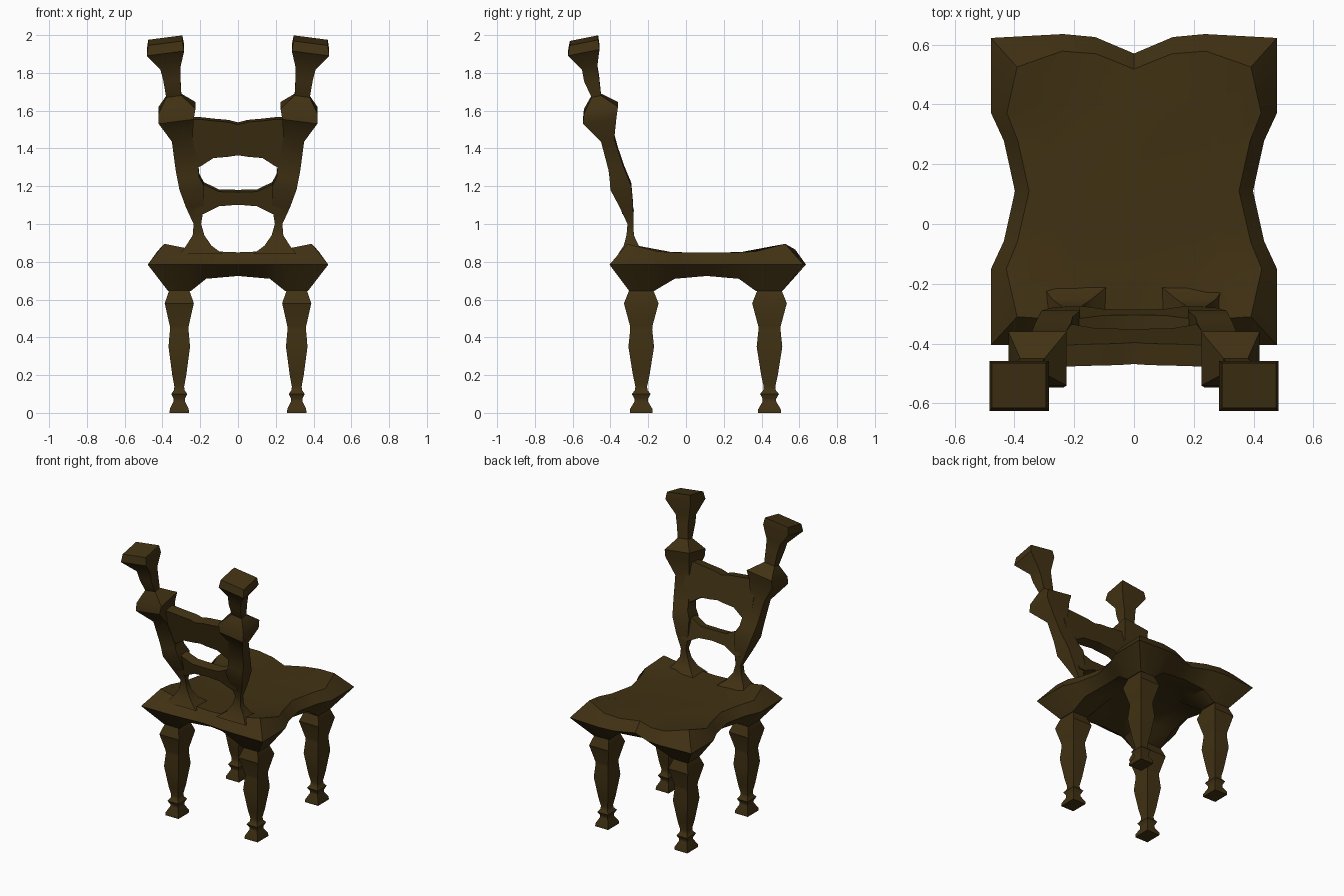
import bpy
import bmesh
import math

if "Cube" in bpy.data.objects:
    bpy.data.objects.remove(bpy.data.objects["Cube"], do_unlink=True)

# One dark wood material for the whole chair
wood = bpy.data.materials.new("dark_wood")
wood.use_nodes = True
colour = (0.052, 0.031, 0.0065, 1)
wood.diffuse_color = colour
shader = wood.node_tree.nodes["Principled BSDF"]
shader.inputs["Base Color"].default_value = colour
shader.inputs["Roughness"].default_value = 0.8


def skin(name, rings, angle=35):
    """Join equal-sized closed rings into a capped solid."""
    bm = bmesh.new()
    loops = [[bm.verts.new(point) for point in ring] for ring in rings]
    count = len(loops[0])
    for low, high in zip(loops, loops[1:]):
        for i in range(count):
            j = (i + 1) % count
            bm.faces.new((low[i], low[j], high[j], high[i]))
    bm.faces.new(loops[0])
    bm.faces.new(loops[-1])
    bmesh.ops.remove_doubles(bm, verts=bm.verts, dist=0.0005)
    bmesh.ops.recalc_face_normals(bm, faces=bm.faces)
    mesh = bpy.data.meshes.new(name)
    bm.to_mesh(mesh)
    bm.free()
    mesh.materials.append(wood)
    obj = bpy.data.objects.new(name, mesh)
    bpy.context.collection.objects.link(obj)
    bpy.ops.object.select_all(action="DESELECT")
    obj.select_set(True)
    bpy.context.view_layer.objects.active = obj
    bpy.ops.object.shade_smooth_by_angle(angle=math.radians(angle))
    return obj


def mirror_ring(half):
    """Complete a ring whose first and last points lie on x = 0."""
    return half + [(-x, y, z) for x, y, z in reversed(half[1:-1])]


def rectangle(x0, x1, y0, y1):
    return [(x0, y0), (x1, y0), (x1, y1), (x0, y1)]


# Seat: wavy rim, raised corners above, arched apron below
rim = [(0, .57), (.13, .625), (.237, .635), (.478, .622), (.478, .371),
       (.435, .278), (.398, .11), (.435, -.057), (.478, -.15),
       (.478, -.405), (.237, -.405), (.13, -.4), (0, -.39)]
top = [(0, .518, .85), (.127, .569, .855), (.24, .578, .865),
       (.391, .525, .895), (.425, .371, .855), (.388, .278, .85),
       (.351, .11, .85), (.39, -.06, .85), (.427, -.15, .855),
       (.391, -.31, .895), (.24, -.32, .865), (.13, -.33, .855),
       (0, -.33, .85)]
apron = [(0, .5, .725), (.17, .5, .71), (.25, .505, .645),
         (.37, .51, .645), (.37, .37, .645), (.36, .28, .71),
         (.34, .11, .725), (.36, -.06, .71), (.37, -.17, .645),
         (.37, -.3, .645), (.25, -.3, .645), (.17, -.3, .71),
         (0, -.3, .725)]


def shrink(points, factor, height):
    return [(x * factor, .1 + (y - .1) * factor, height) for x, y, z in points]


# The inner apron edge stops at the inner corner of each leg
inner = [(min(x, .25), max(-.17, min(y, .37)), z + (.015 if z > .7 else 0))
         for x, y, z in apron]
seat_halves = [shrink(inner, .7, .75), inner, apron,
               [(x, y, .785) for x, y in rim], top, shrink(top, .68, .85)]
skin("seat", [mirror_ring(half) for half in seat_halves])

# Turned square legs: height and half width
leg_profile = [(0, .051), (.02, .05), (.06, .03), (.075, .03), (.1, .042),
               (.12, .028), (.14, .026), (.2, .037), (.35, .057),
               (.44, .049), (.46, .05), (.58, .077), (.66, .05)]
for end, y in (("front", -.237), ("back", .442)):
    for side, sign in (("left", 1), ("right", -1)):
        rings = []
        for z, w in leg_profile:
            d = w * 1.19
            cx = sign * .311
            rings.append([(px, py, z) for px, py in
                          rectangle(cx - w, cx + w, y - d, y + d)])
        skin(f"{end}_{side}_leg", rings)

# Leaning backrest posts: height, inner and outer x, rear and front y
post_profile = [(.84, .08, .31, -.36, -.2), (.885, .14, .275, -.33, -.25),
                (.94, .178, .24, -.315, -.276), (1, .195, .235, -.31, -.278),
                (1.1, .18, .275, -.35, -.28), (1.2, .18, .31, -.4, -.29),
                (1.25, .205, .32, -.404, -.31), (1.3, .21, .33, -.41, -.33),
                (1.45, .24, .35, -.45, -.38), (1.56, .235, .42, -.546, -.368),
                (1.615, .225, .42, -.54, -.36), (1.68, .3, .38, -.5, -.45),
                (1.77, .305, .395, -.54, -.46), (1.83, .305, .41, -.55, -.47),
                (1.92, .285, .483, -.625, -.458),
                (1.972, .295, .475, -.615, -.465)]
for side, sign in (("left", 1), ("right", -1)):
    rings = []
    for z, x0, x1, y0, y1 in post_profile:
        cx, cy = (x0 + x1) / 2, (y0 + y1) / 2
        lean = 1 if z > 1.05 else 0
        rings.append([(sign * x, y, z + lean * (.2 * (y - cy) - .13 * (x - cx)))
                      for x, y in rectangle(x0, x1, y0, y1)])
    skin(f"{side}_back_post", rings)


# Curved cross rails: half profile of x, bottom and top, leaning with the posts
def rail(name, half, base_y, base_z, depth):
    profile = [(-x, b, t) for x, b, t in reversed(half[1:])] + half
    rings = []
    for x, bottom, upper in profile:
        ring = []
        for z, offset in ((bottom, -1), (bottom, 1), (upper, 1), (upper, -1)):
            y = base_y - .27 * (z - base_z) + offset * depth
            ring.append((x, y, z + offset * .006))
        rings.append(ring)
    skin(name, rings)


rail("upper_rail", [(0, 1.37, 1.532), (.05, 1.362, 1.545), (.13, 1.355, 1.552),
                    (.2, 1.31, 1.56), (.27, 1.29, 1.56)], -.437, 1.55, .036)
rail("lower_rail", [(0, 1.108, 1.175), (.1, 1.1, 1.177), (.18, 1.06, 1.215),
                    (.23, 1.06, 1.22)], -.338, 1.18, .032)
